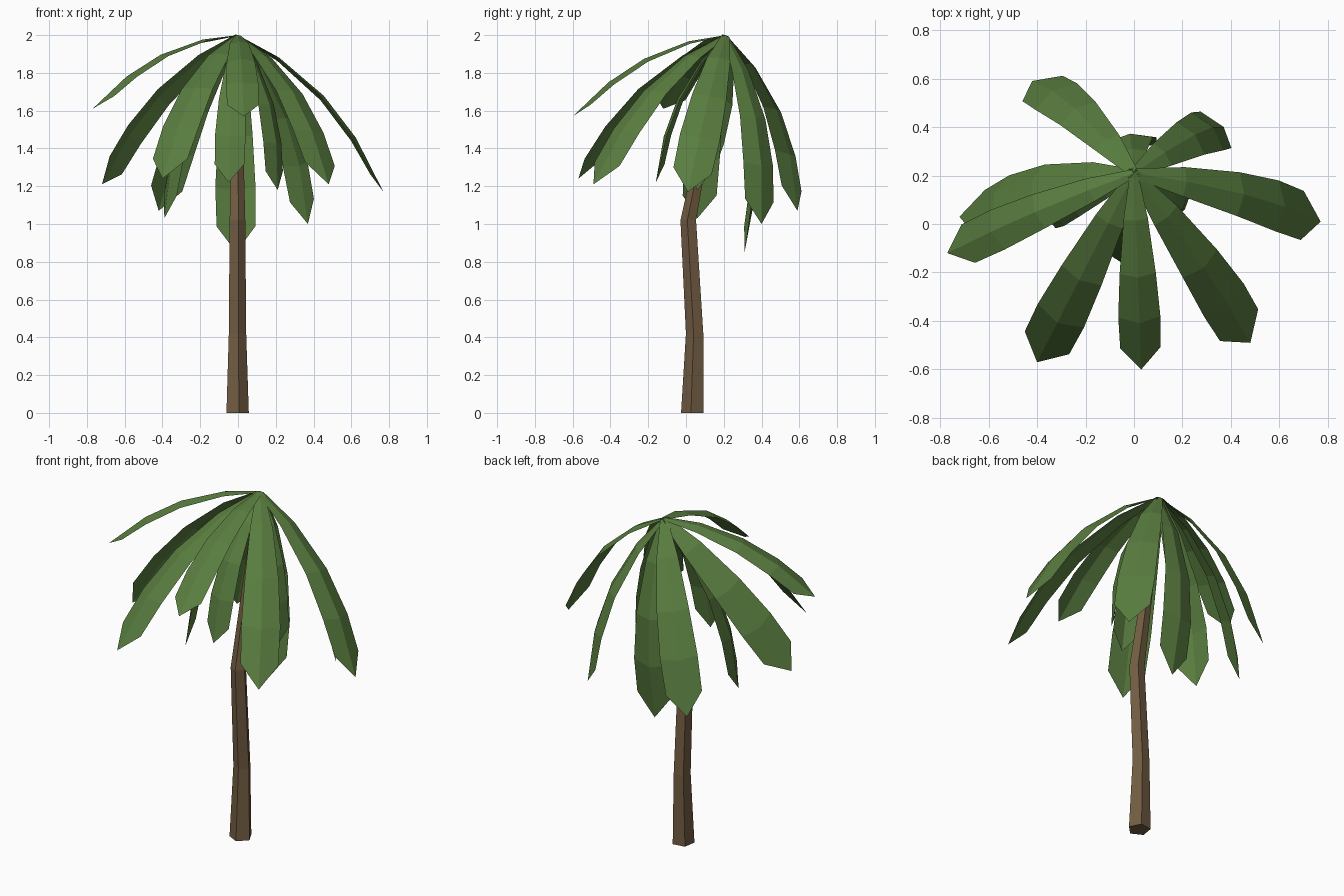
import bpy, bmesh, math
from mathutils import Vector

if "Cube" in bpy.data.objects:
    bpy.data.objects.remove(bpy.data.objects["Cube"])


def material(name, rgb):
    m = bpy.data.materials.new(name)
    m.diffuse_color = (*rgb, 1)
    m.use_nodes = True
    m.node_tree.nodes["Principled BSDF"].inputs["Base Color"].default_value = m.diffuse_color
    return m


bark = material("bark_brown", (0.17, 0.11, 0.055))
leaf = material("leaf_green", (0.10, 0.205, 0.05))


def finish(bm, name, mat):
    me = bpy.data.meshes.new(name)
    bm.to_mesh(me)
    bm.free()
    me.materials.append(mat)
    ob = bpy.data.objects.new(name, me)
    bpy.context.collection.objects.link(ob)
    return ob


APEX = Vector((0, 0.21, 2.0))

# trunk: five-sided tapered tube along a bent path (y, z, radius)
bm = bmesh.new()
rings = []
for y, z, r in [(0.036, 0, 0.063), (0.048, 0.42, 0.049),
                (0.014, 1.02, 0.044), (0.2, 1.96, 0.02)]:
    angles = [math.radians(279 + 72 * i) for i in range(5)]
    rings.append([bm.verts.new((r * math.cos(a) - 0.005, y + r * math.sin(a), z))
                  for a in angles])
for a, b in zip(rings, rings[1:]):
    for i in range(5):
        j = (i + 1) % 5
        bm.faces.new((a[i], a[j], b[j], b[i]))
bm.faces.new(rings[0][::-1])
bm.faces.new(rings[-1])
finish(bm, "trunk", bark)

# rows of one frond: rib position, side position, half width, fold depth
ROWS = [(0, 0.01, 0.022, 0.004), (0.22, 0.22, 0.062, 0.014),
        (0.5, 0.49, 0.092, 0.022), (0.74, 0.72, 0.107, 0.026),
        (1.0, 0.89, 0.103, 0.025)]


def frond(name, tip, roll):
    """Arched leaf folded along its rib; roll turns it about its own length."""
    tip = Vector(tip)
    chord = tip - APEX
    size = chord.length
    left = Vector((-chord.y, chord.x, 0)).normalized()
    up = chord.normalized().cross(left)
    a = math.radians(roll)
    normal = up * math.cos(a) + left * math.sin(a)
    side = normal.cross(chord).normalized()
    ctrl = APEX + chord * 0.46 + normal * size * 0.2

    def point(t):
        return APEX * (1 - t) ** 2 + ctrl * 2 * t * (1 - t) + tip * t * t

    bm = bmesh.new()
    prev = None
    for t, ts, w, fold in ROWS:
        w *= min(1, size / 1.13)
        under = normal * -fold
        p = point(ts)
        row = [bm.verts.new(p + side * w + under),
               bm.verts.new(point(t)),
               bm.verts.new(p - side * w + under)]
        if prev:
            for k in (0, 1):
                bm.faces.new((prev[k], prev[k + 1], row[k + 1], row[k]))
        prev = row
    # leaf faces look outward
    bm.normal_update()
    if sum(f.normal.dot(normal) for f in bm.faces) < 0:
        bmesh.ops.reverse_faces(bm, faces=bm.faces[:])
    finish(bm, name, leaf)


# crown: tip and roll of each frond
for name, tip, roll in [
    ("front_frond", (0.03, -0.60, 1.57), 0),
    ("front_left_frond", (-0.40, -0.57, 1.24), 0),
    ("front_right_frond", (0.48, -0.49, 1.21), 8),
    ("left_upper_frond", (-0.77, -0.12, 1.61), -8),
    ("left_lower_frond", (-0.72, 0.03, 1.21), -45),
    ("right_frond", (0.77, 0.01, 1.17), 15),
    ("back_left_frond", (-0.42, 0.59, 1.07), -18),
    ("back_right_frond", (0.37, 0.40, 1.00), 14),
    ("back_frond", (-0.01, 0.31, 0.85), 0),
    ("inner_left_frond", (-0.39, 0.06, 1.03), 0),
    ("inner_front_frond", (-0.05, -0.16, 1.22), 0),
    ("inner_right_frond", (0.21, 0.06, 1.18), 0),
]:
    frond(name, tip, roll)
